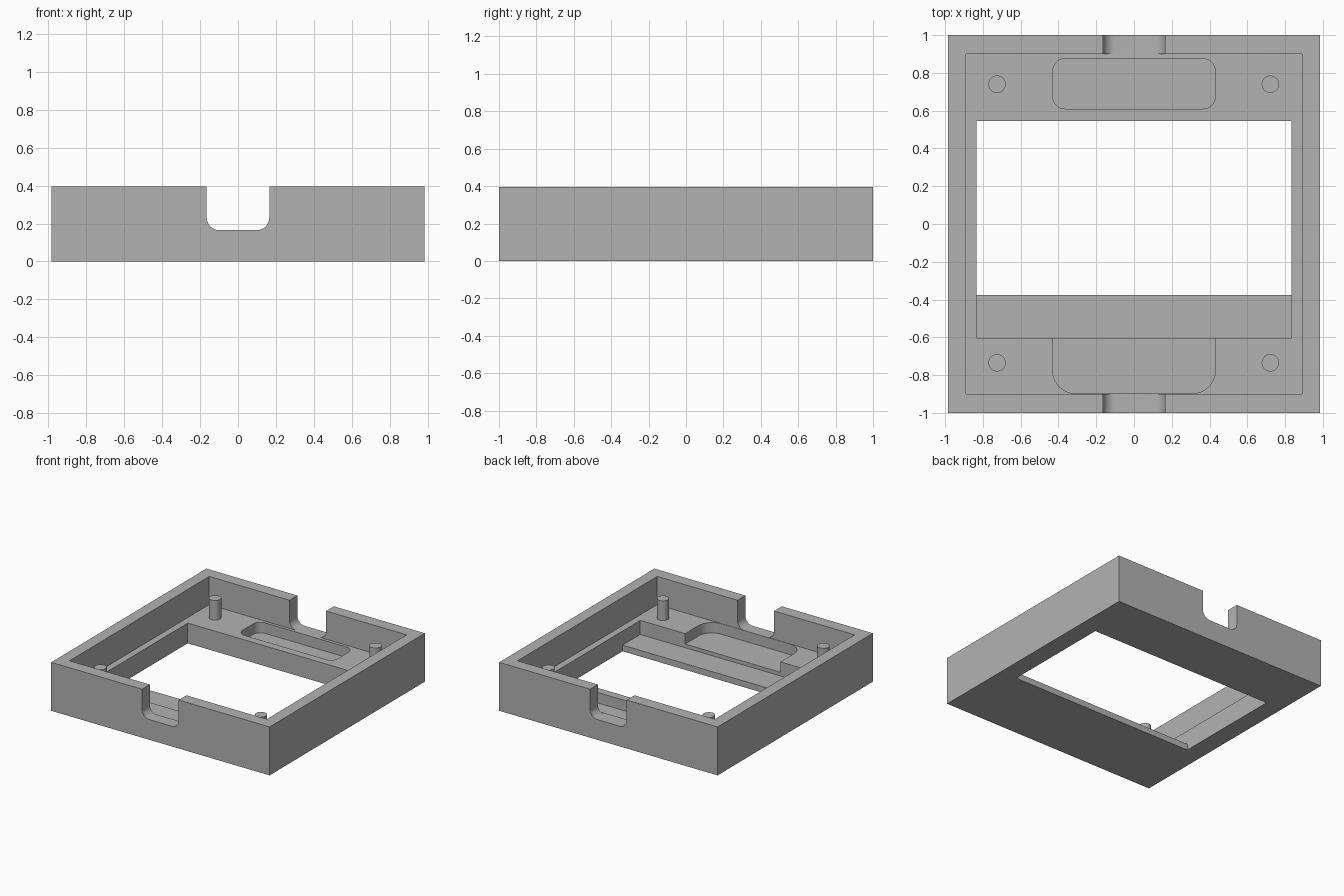
import bpy
import math

old = bpy.data.objects.get("Cube")
if old:
    bpy.data.objects.remove(old, do_unlink=True)

# Main dimensions
HALF_X, HEIGHT = 0.985, 0.395
FLOOR, POCKET, LEDGE = 0.165, 0.08, 0.05

grey = bpy.data.materials.new("plain_grey")
grey.use_nodes = True
colour = (0.45, 0.45, 0.45, 1)
grey.diffuse_color = colour
grey.node_tree.nodes["Principled BSDF"].inputs["Base Color"].default_value = colour


def rounded_rect(x0, x1, y0, y1, radii=(0, 0, 0, 0), steps=8):
    """Counter-clockwise outline; radii start at the lower left corner."""
    corners = [(x0, y0, 1, 1), (x1, y0, -1, 1), (x1, y1, -1, -1), (x0, y1, 1, -1)]
    points = []
    for i, ((x, y, sx, sy), r) in enumerate(zip(corners, radii)):
        if r == 0:
            points.append((x, y))
            continue
        for k in range(steps + 1):
            a = math.pi * (1 + i / 2 + k / steps / 2)
            points.append((x + sx * r + r * math.cos(a), y + sy * r + r * math.sin(a)))
    return points


def prism(name, outline, low, high, upright=False):
    """Extrude an outline along z, or along y when upright."""
    n = len(outline)
    verts = [(u, -h, v) if upright else (u, v, h) for h in (low, high) for u, v in outline]
    faces = [tuple(reversed(range(n))), tuple(range(n, 2 * n))]
    faces += [(i, (i + 1) % n, n + (i + 1) % n, n + i) for i in range(n)]
    mesh = bpy.data.meshes.new(name)
    mesh.from_pydata(verts, [], faces)
    mesh.materials.append(grey)
    obj = bpy.data.objects.new(name, mesh)
    bpy.context.collection.objects.link(obj)
    return obj


def smooth(obj):
    bpy.ops.object.select_all(action="DESELECT")
    obj.select_set(True)
    bpy.context.view_layer.objects.active = obj
    bpy.ops.object.shade_smooth_by_angle(angle=math.radians(30))


def cut(target, cutter):
    cutter.hide_render = True
    bpy.context.view_layer.objects.active = target
    mod = target.modifiers.new("cut", "BOOLEAN")
    mod.operation, mod.solver, mod.object = "DIFFERENCE", "EXACT", cutter
    bpy.ops.object.modifier_apply(modifier=mod.name)
    bpy.data.objects.remove(cutter, do_unlink=True)


# Tray with its cavity, window, ledge, pockets and cable notch
tray = prism("tray", rounded_rect(-HALF_X, HALF_X, -1, 1), 0, HEIGHT)
cutters = [
    prism("cavity", rounded_rect(-0.89, 0.89, -0.9, 0.9), FLOOR, 0.6),
    prism("window", rounded_rect(-0.835, 0.835, -0.375, 0.545), -0.1, 0.5),
    prism("ledge", rounded_rect(-0.835, 0.835, -0.603, -0.3), LEDGE, 0.3),
    prism("back_pocket", rounded_rect(-0.43, 0.43, 0.61, 0.875, (0.065,) * 4), POCKET, 0.3),
    prism("front_pocket", rounded_rect(-0.43, 0.43, -0.897, -0.5, (0.12, 0.12, 0, 0)), POCKET, 0.3),
    prism("notch", rounded_rect(-0.165, 0.165, FLOOR, 0.6, (0.065, 0.065, 0, 0)), -1.1, 1.1, True),
]
for cutter in cutters:
    cut(tray, cutter)
smooth(tray)

# Four corner locating posts
for end, y in (("front", -0.735), ("back", 0.74)):
    for side, x in (("left", 0.722), ("right", -0.725)):
        bpy.ops.mesh.primitive_cylinder_add(vertices=32, radius=0.046, depth=0.17,
                                            location=(x, y, 0.24))
        post = bpy.context.object
        post.name = f"{end}_{side}_post"
        post.data.materials.append(grey)
        smooth(post)
